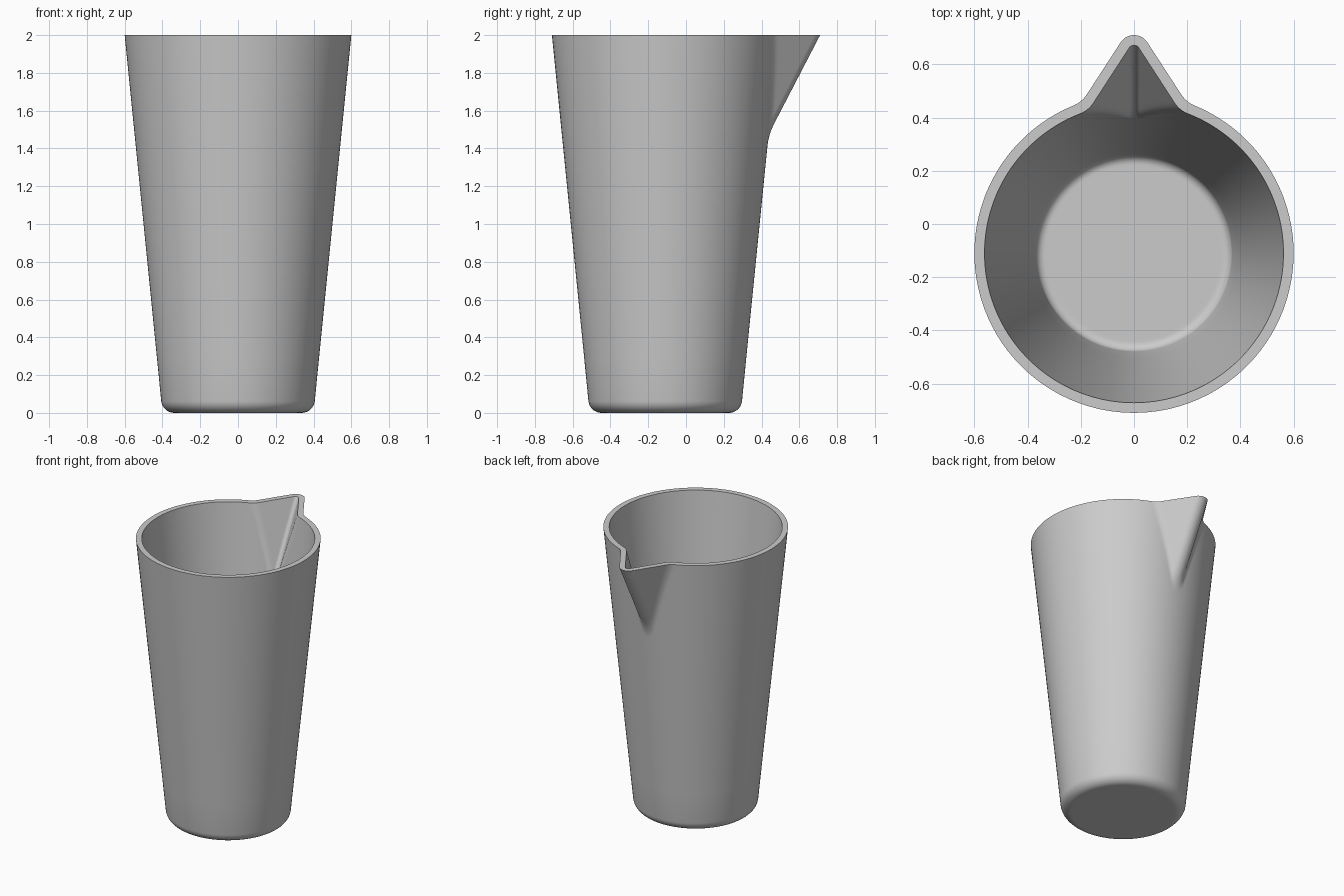
import bpy, bmesh, math

cube = bpy.data.objects.get("Cube")
if cube:
    bpy.data.objects.remove(cube, do_unlink=True)

HEIGHT, WALL, CENTRE_Y = 2.0, 0.038, -0.11
SPOUT_Z, TIP_RADIUS, TIP_REACH = 1.475, 0.06, 0.82
HALF_ANGLE = math.radians(33)
HALF_STEPS = 110


def cup_radius(z):
    return 0.4 + 0.1 * z


def spout_radius(angle, z, inset):
    """Distance from the cup axis to a rounded wedge that leans outward."""
    a = abs(angle)
    start = cup_radius(SPOUT_Z)
    reach = start + (TIP_REACH - start) * (z - SPOUT_Z) / (HEIGHT - SPOUT_Z)
    centre, rad = reach - TIP_RADIUS, TIP_RADIUS - inset
    tangent = math.atan2(rad * math.cos(HALF_ANGLE),
                         centre + rad * math.sin(HALF_ANGLE))
    if a < tangent:
        side = centre * math.sin(a)
        return centre * math.cos(a) + math.sqrt(max(rad * rad - side * side, 0))
    return (centre * math.sin(HALF_ANGLE) + rad) / math.sin(a + HALF_ANGLE)


def wall_radius(angle, z, inset):
    """Tapered cup blended softly into the spout."""
    r = cup_radius(z) - inset
    if z < SPOUT_Z - 0.06 or abs(angle) > math.radians(40):
        return r
    s, k = spout_radius(angle, z, inset), 0.025
    h = max(k - abs(r - s), 0) / k
    return max(r, s) + h * h * k / 4


# Columns are packed closer together around the spout
angles = []
for i in range(-HALF_STEPS, HALF_STEPS):
    s = i / HALF_STEPS
    angles.append(math.pi * s * (0.2 + 0.8 * s * s))

bm = bmesh.new()


def ring(radius_at, z):
    verts = []
    for a in angles:
        r = radius_at(a)
        verts.append(bm.verts.new((r * math.sin(a), CENTRE_Y + r * math.cos(a), z)))
    return verts


def rounded_foot(base_z, fillet, inset):
    """Rings for a flat base with a rounded edge, from the middle outward."""
    edge = cup_radius(base_z + fillet) - inset - fillet
    out = [ring(lambda a: edge * 0.97, base_z)]
    for i in range(9):
        t = math.radians(84) * i / 8
        r = edge + fillet * math.sin(t)
        out.append(ring(lambda a: r, base_z + fillet * (1 - math.cos(t))))
    return out


def wall(start_z, inset):
    levels = [start_z + (1.4 - start_z) * i / 6 for i in range(1, 7)]
    levels += [1.4 + (HEIGHT - 1.4) * i / 36 for i in range(1, 37)]
    return [ring(lambda a: wall_radius(a, z, inset), z) for z in levels]


# Outside from base to rim, then inside from rim to floor
outside = rounded_foot(0, 0.07, 0) + wall(0.07, 0)
inside = rounded_foot(0.04, 0.035, WALL) + wall(0.075, WALL)
rings = outside + inside[::-1]

for lower, upper in zip(rings, rings[1:]):
    for i in range(len(angles)):
        j = (i + 1) % len(angles)
        bm.faces.new((lower[i], lower[j], upper[j], upper[i]))
bm.faces.new(rings[0])
bm.faces.new(rings[-1])
bmesh.ops.recalc_face_normals(bm, faces=bm.faces)

mesh = bpy.data.meshes.new("pouring_cup")
bm.to_mesh(mesh)
bm.free()
cup = bpy.data.objects.new("pouring_cup", mesh)
bpy.context.collection.objects.link(cup)

# Plain grey finish
grey = bpy.data.materials.new("plain_grey")
grey.use_nodes = True
colour = (0.6, 0.6, 0.6, 1)
grey.diffuse_color = colour
grey.node_tree.nodes["Principled BSDF"].inputs["Base Color"].default_value = colour
mesh.materials.append(grey)

bpy.ops.object.select_all(action="DESELECT")
cup.select_set(True)
bpy.context.view_layer.objects.active = cup
bpy.ops.object.shade_smooth_by_angle(angle=math.radians(35))
